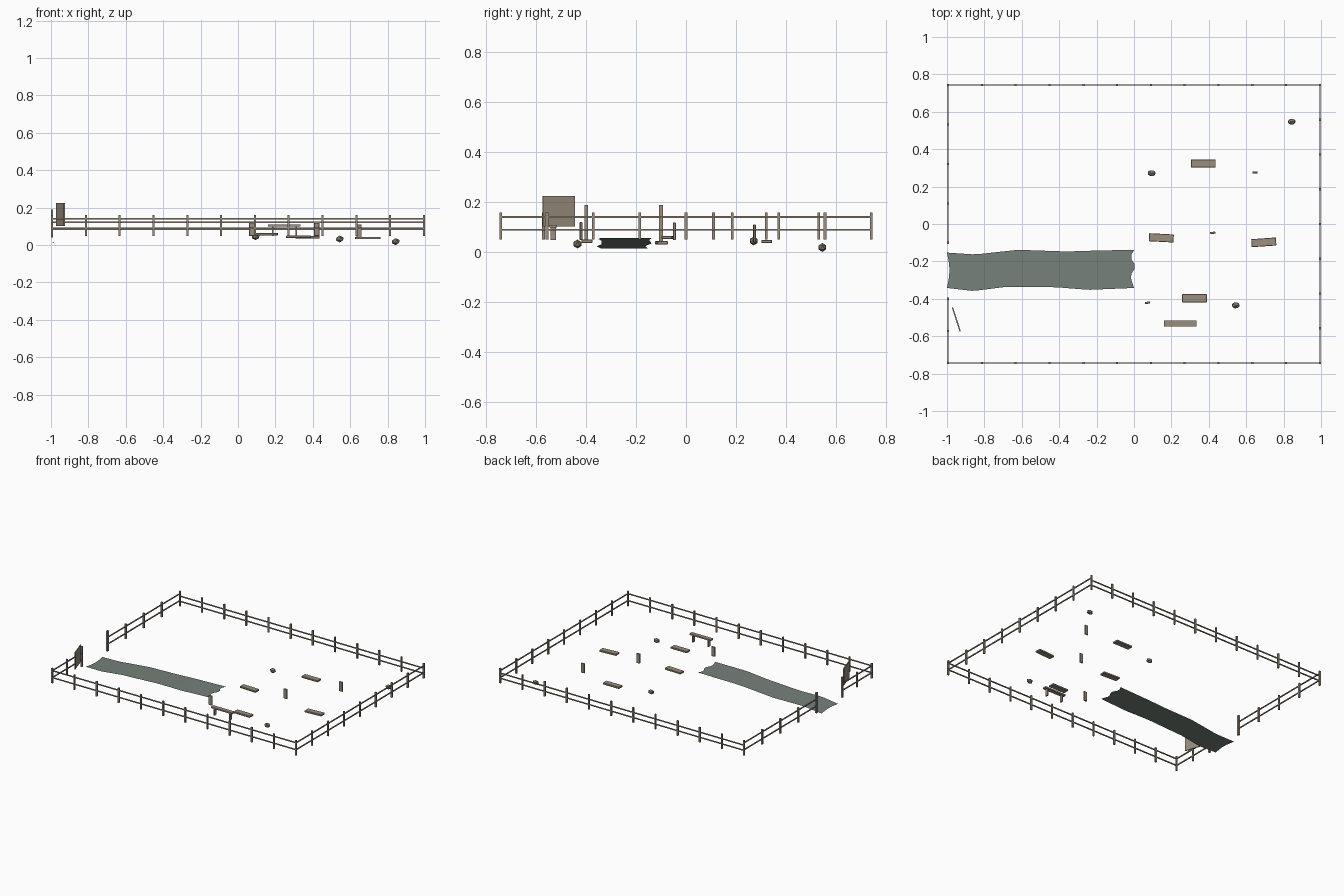
import bpy, bmesh, math, random
from mathutils import Matrix, Vector

old = bpy.data.objects.get("Cube")
if old:
    bpy.data.objects.remove(old, do_unlink=True)


def material(name, color):
    m = bpy.data.materials.new(name)
    m.use_nodes = True
    m.diffuse_color = (*color, 1)
    bsdf = next(n for n in m.node_tree.nodes if n.type == 'BSDF_PRINCIPLED')
    bsdf.inputs["Base Color"].default_value = (*color, 1)
    bsdf.inputs["Roughness"].default_value = 0.9
    return m


WOOD = material("weathered wood", (0.32, 0.27, 0.208))
STONE = material("brown stone", (0.26, 0.22, 0.172))
PATH = material("grey green path", (0.18, 0.218, 0.192))


def add_box(bm, center, size, turn=0):
    mat = (Matrix.Translation(center) @ Matrix.Rotation(turn, 4, 'Z')
           @ Matrix.Diagonal((*size, 1)))
    bmesh.ops.create_cube(bm, size=1, matrix=mat)


def finish(bm, name, mat, bevel=0):
    me = bpy.data.meshes.new(name)
    bm.to_mesh(me)
    bm.free()
    me.materials.append(mat)
    ob = bpy.data.objects.new(name, me)
    bpy.context.collection.objects.link(ob)
    if bevel:
        mod = ob.modifiers.new("worn edges", 'BEVEL')
        mod.width = bevel
        mod.segments = 1
    return ob


def lerp(points, t):
    for (a, va), (b, vb) in zip(points, points[1:]):
        if t <= b:
            return va + (vb - va) * (t - a) / (b - a)
    return points[-1][1]


# Fence runs: evenly spaced posts joined by two rails
def fence(name, start, end, bays, rails):
    bm = bmesh.new()
    a, b = Vector((*start, 0)), Vector((*end, 0))
    d = b - a
    turn = math.atan2(d.y, d.x)
    for i in range(bays + 1):
        p = a.lerp(b, i / bays)
        add_box(bm, (p.x, p.y, 0.104), (0.011, 0.011, 0.11), turn)
    for z in rails:
        mid = (a + b) / 2
        add_box(bm, (mid.x, mid.y, z), (d.length, 0.007, 0.007), turn)
    finish(bm, name, WOOD)


X, Y = 0.994, 0.743
HIGH, LOW = (0.14, 0.089), (0.122, 0.084)
GATE = (-0.1, -0.4)
fence("front_fence", (-X, -Y), (X, -Y), 11, HIGH)
fence("back_fence", (-X, Y), (X, Y), 11, LOW)
fence("left_fence", (X, -Y), (X, Y), 8, HIGH)
fence("right_fence_long", (-X, GATE[0]), (-X, Y), 4, HIGH)
fence("right_fence_short", (-X, -Y), (-X, GATE[1]), 2, HIGH)

# Tall posts either side of the entrance
for y in GATE:
    bm = bmesh.new()
    add_box(bm, (-X, y, 0.114), (0.012, 0.015, 0.15))
    finish(bm, "gate_post", WOOD)

# Sign board by the entrance
bm = bmesh.new()
add_box(bm, (-0.95, -0.51, 0.163), (0.134, 0.007, 0.122), math.atan2(-0.13, 0.042))
finish(bm, "sign_board", WOOD)

# Path: a thin ragged sheet climbing from the entrance
far_edge = [(-1, -.153), (-.85, -.163), (-.62, -.138), (-.36, -.147), (-.2, -.142), (0, -.138)]
near_edge = [(-1, -.342), (-.86, -.358), (-.7, -.338), (-.42, -.338), (-.24, -.352), (0, -.342)]
height = [(-1, .014), (-.8, .026), (-.6, .035), (-.3, .05), (0, .056)]
notches = [0, -.008, -.016, -.014, .003, .003, -.014, -.013, 0]
COLS, ROWS = 30, len(notches) - 1
bm = bmesh.new()
grid = []
for i in range(COLS + 1):
    x = -1 + i / COLS
    col = []
    for j in range(ROWS + 1):
        v = j / ROWS
        y = lerp(near_edge, x) * (1 - v) + lerp(far_edge, x) * v
        dx = notches[j] if i == COLS else 0.013 * math.sin(v * math.pi) if i == 0 else 0
        col.append(bm.verts.new((x + dx, y, lerp(height, x))))
    grid.append(col)
for a, b in zip(grid, grid[1:]):
    for j in range(ROWS):
        bm.faces.new((a[j], b[j], b[j + 1], a[j + 1]))
finish(bm, "path", PATH)

# Bench
bm = bmesh.new()
add_box(bm, (0.248, -0.532, 0.103), (0.174, 0.03, 0.01))
for x in (0.185, 0.312):
    add_box(bm, (x, -0.532, 0.074), (0.009, 0.022, 0.052))
finish(bm, "bench", WOOD)

# Low plank slabs
for x, y, z, deg in ((0.371, 0.324, 0.042, 0), (0.146, -0.074, 0.058, -3),
                     (0.694, -0.098, 0.037, 4), (0.323, -0.397, 0.043, 0)):
    bm = bmesh.new()
    add_box(bm, (x, y, z), (0.132, 0.043, 0.013), math.radians(deg))
    finish(bm, "plank_slab", WOOD, 0.002)

# Upright marker boards
for x, y, z in ((0.647, 0.275, 0.074), (0.421, -0.047, 0.083), (0.072, -0.421, 0.084)):
    bm = bmesh.new()
    add_box(bm, (x, y, z), (0.028, 0.011, 0.071), math.radians(3))
    finish(bm, "marker_board", WOOD, 0.002)

# Faceted rocks
random.seed(4)
for x, y, z in ((0.094, 0.272, 0.044), (0.544, -0.435, 0.032), (0.843, 0.547, 0.018)):
    bm = bmesh.new()
    mat = Matrix.Translation((x, y, z)) @ Matrix.Diagonal((0.024, 0.018, 0.018, 1))
    bmesh.ops.create_icosphere(bm, subdivisions=1, radius=1, matrix=mat)
    for v in bm.verts:
        v.co.x += random.uniform(-0.001, 0.001)
        v.co.y += random.uniform(-0.001, 0.001)
    finish(bm, "rock", STONE)
